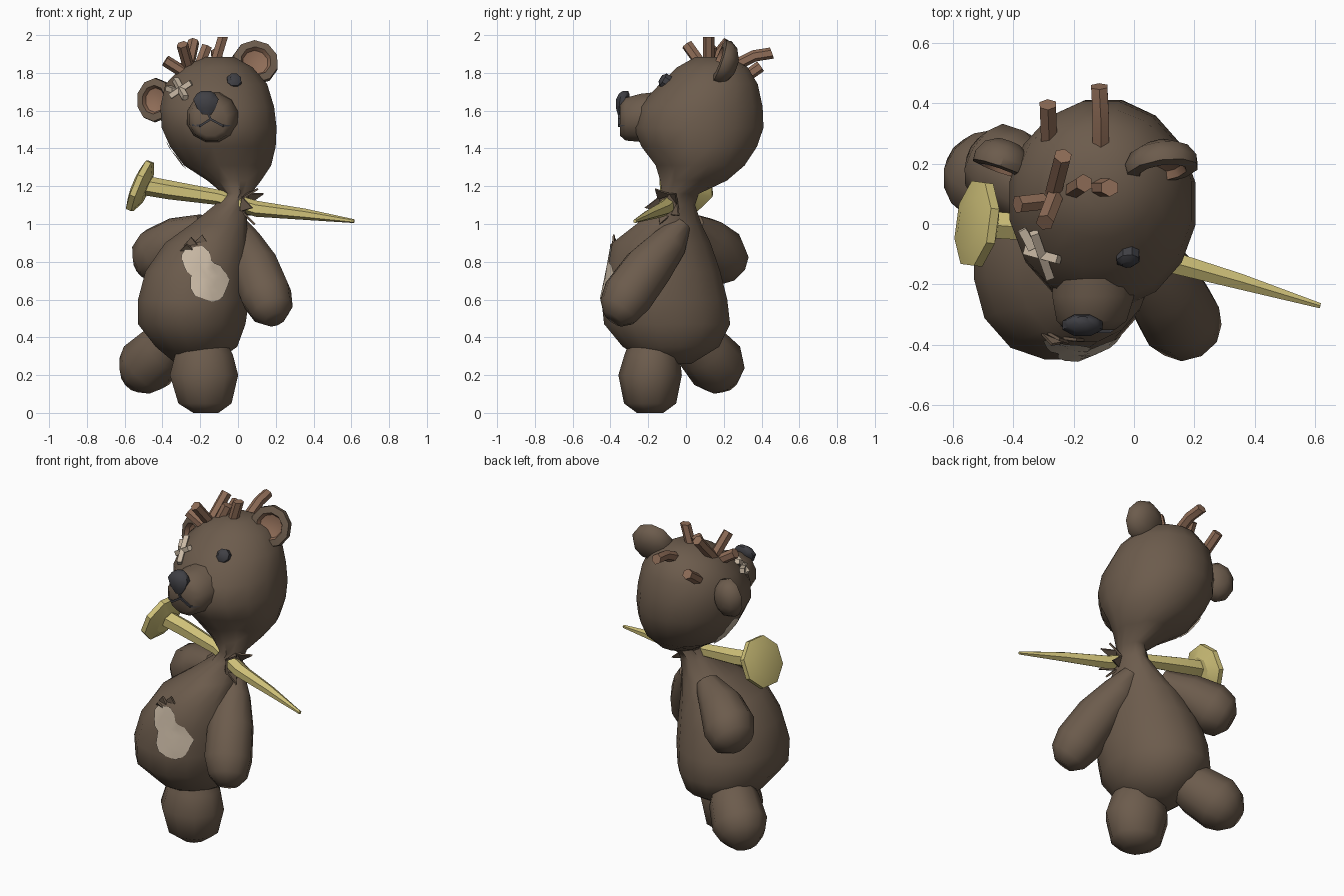
import bpy, bmesh, math
from mathutils import Vector
from mathutils.bvhtree import BVHTree

if "Cube" in bpy.data.objects:
    bpy.data.objects.remove(bpy.data.objects["Cube"])


def material(name, rgb):
    m = bpy.data.materials.new(name)
    m.use_nodes = True
    m.diffuse_color = (*rgb, 1)
    m.node_tree.nodes["Principled BSDF"].inputs["Base Color"].default_value = (*rgb, 1)
    return m


FUR = material("brown fur", (0.15, 0.106, 0.073))
HAIR = material("reddish brown", (0.275, 0.152, 0.096))
STUFFING = material("beige stuffing", (0.58, 0.48, 0.37))
DARK = material("dark grey", (0.05, 0.05, 0.058))
METAL = material("pale yellow", (0.62, 0.53, 0.19))


def finish(name, bm, mats, angle=40, recalc=True):
    if recalc:
        bmesh.ops.recalc_face_normals(bm, faces=bm.faces)
    me = bpy.data.meshes.new(name)
    bm.to_mesh(me)
    bm.free()
    for m in mats:
        me.materials.append(m)
    ob = bpy.data.objects.new(name, me)
    bpy.context.collection.objects.link(ob)
    me.shade_smooth()
    me.set_sharp_from_angle(angle=math.radians(angle))
    return ob


def frame(axis):
    w = Vector(axis).normalized()
    u = Vector((1, 0, 0)) if abs(w.z) > 0.95 else w.cross(Vector((0, 0, 1))).normalized()
    return u, w.cross(u), w


def loft(name, rings, mat, sides=12, axis=None, angle=40, shape=None, inner=None):
    """Skin rings (x, y, z, radius[, second radius]) set across one axis."""
    axis = axis or Vector(rings[-1][:3]) - Vector(rings[0][:3])
    u, v, w = frame(axis)
    bm = bmesh.new()
    loops = []
    for r in rings:
        c, a, b = Vector(r[:3]), r[3], r[-1]
        loop = []
        for i in range(sides):
            t = math.tau * (i + 0.5) / sides
            k = shape(r[2], i) if shape else 1
            loop.append(bm.verts.new(c + k * (u * a * math.cos(t) + v * b * math.sin(t))))
        loops.append(loop)
    for n, (p, q) in enumerate(zip(loops, loops[1:])):
        for i in range(sides):
            j = (i + 1) % sides
            f = bm.faces.new((p[i], p[j], q[j], q[i]))
            f.material_index = int(inner is not None and n >= inner)
    bm.faces.new(loops[0])
    bm.faces.new(loops[-1]).material_index = int(inner is not None)
    return finish(name, bm, [mat, HAIR], angle)


def body_shape(z, i):
    """Pinched neck pleats, and a fuller belly at the front corner."""
    if 1.05 < z < 1.25 and i % 4 == 1 or 1.25 < z < 1.35 and i == 13:
        return 0.84
    return 1.04 if 0.4 < z < 0.8 and i in (9, 10) else 1


# Body, neck and head in one skin
body = loft("body_and_head", [
    (-.23, -.08, .26, .10, .11), (-.22, -.08, .35, .22, .26), (-.245, -.10, .47, .29, .34),
    (-.235, -.115, .60, .30, .34), (-.215, -.118, .75, .28, .305), (-.165, -.13, .90, .225, .265),
    (-.10, -.09, 1.0, .15, .175), (-.035, -.05, 1.1, .09, .10), (-.005, -.03, 1.16, .075, .10),
    (-.02, .04, 1.23, .145, .18), (-.055, .075, 1.31, .235, .24), (-.08, .07, 1.41, .285, .312),
    (-.10, .067, 1.51, .31, .35), (-.11, .077, 1.62, .307, .335), (-.115, .12, 1.74, .275, .265),
    (-.11, .14, 1.83, .19, .19), (-.10, .14, 1.885, .08, .09)], FUR, 16, (0, 0, 1), 50, body_shape)
tree = BVHTree.FromObject(body, bpy.context.evaluated_depsgraph_get())


def on_body(x, z, lift):
    hit, normal, *_ = tree.ray_cast(Vector((x, -2, z)), Vector((0, 1, 0)))
    return hit + normal * lift


def on_side(y, z, lift):
    hit, normal, *_ = tree.ray_cast(Vector((-2, y, z)), Vector((1, 0, 0)))
    return hit + normal * lift


# Limbs
for name, rings in (
    ("left_arm", [(0, -.02, 1.0, .05), (.03, -.09, .9, .10), (.09, -.2, .77, .132),
                  (.15, -.31, .62, .138), (.182, -.36, .54, .113), (.198, -.385, .495, .06)]),
    ("right_arm", [(-.17, .03, .99, .07), (-.31, .10, .92, .125), (-.42, .175, .84, .15),
                   (-.48, .22, .79, .125), (-.515, .24, .765, .06)]),
    ("right_leg", [(-.31, .01, .42, .10), (-.39, .085, .34, .145), (-.485, .165, .25, .158),
                   (-.53, .2, .205, .13), (-.565, .225, .165, .07)])):
    loft(name, rings, FUR, 10, angle=55)
loft("left_leg", [(-.18, -.18, .40, .11), (-.18, -.18, .31, .16, .145), (-.18, -.19, .2, .19, .168),
                  (-.175, -.19, .05, .148, .138), (-.17, -.19, 0, .07)], FUR, 10, (0, 0, 1), 55)

# Ears: shallow dome, thick rim and coloured hollow
for side, c, axis, wide, tall in (("left", (.09, .202, 1.852), (.15, -1, .35), .125, .122),
                                  ("right", (-.435, .21, 1.655), (-.35, -1, .1), .10, .118)):
    c, w = Vector(c), Vector(axis).normalized()
    loft(side + "_ear", [(*(c + w * d), wide * s, tall * s) for d, s in
         ((-.065, .4), (-.04, .8), (0, 1), (.03, .97), (.035, .65), (.01, .55), (0, .3))],
         FUR, 10, axis, inner=4)

# Snout and nose
loft("snout", [(-.13, -.14, 1.565, .14, .14), (-.135, -.24, 1.562, .14, .132),
               (-.14, -.32, 1.555, .12, .117), (-.145, -.35, 1.55, .085, .085)], FUR, 12, (0, -1, 0), 50)
loft("nose", [(-.165, -.345, 1.58, .025, .018), (-.168, -.343, 1.615, .054, .03),
              (-.17, -.335, 1.66, .072, .038), (-.17, -.328, 1.69, .052, .03),
              (-.17, -.32, 1.705, .025, .015)], DARK, 8, (0, 0, 1), 50)


def bar(name, a, b, r, mat, sides=6, bend=None):
    pts = [a] + ([bend] if bend else []) + [b]
    return loft(name, [(*p, r) for p in pts], mat, sides, angle=35)


# Mouth lines hugging the snout
for i, (a, b) in enumerate((((-.165, 1.60), (-.145, 1.555)), ((-.145, 1.555), (-.08, 1.52)),
                            ((-.08, 1.52), (-.035, 1.525)), ((-.145, 1.555), (-.20, 1.52)),
                            ((-.20, 1.52), (-.24, 1.525)))):
    ends = []
    for x, z in (a, b):
        d = math.hypot(x + .145, z - 1.55)
        ends.append((x, -.354 + max(0, d - .075) * 0.9, z))
    bar("mouth_line_%d" % (i + 1), *ends, .008, DARK, 4)

# Button eye on one side, stitched cross on the other
eye = on_body(-.02, 1.755, 0)
loft("eye", [(*(eye + Vector((0, -d, d * .6))), r) for d, r in ((-.02, .04), (.015, .04), (.028, .02))],
     DARK, 8, (.1, -1, .6))
for i, (a, b) in enumerate((((-.35, 1.67), (-.245, 1.74)), ((-.325, 1.755), (-.275, 1.66)),
                            ((-.36, 1.715), (-.33, 1.70)))):
    bar("eye_stitch_%d" % (i + 1), on_body(*a, .012), on_body(*b, .012), .02, STUFFING, 4)

# Hair tufts
for i, t in enumerate((((-.11, .22, 1.82), (-.115, .455, 1.905), (-.11, .36, 1.89)),
                       ((-.28, .26, 1.74), (-.285, .395, 1.835)),
                       ((-.27, .09, 1.80), (-.235, .225, 1.965)),
                       ((-.25, .12, 1.79), (-.295, .005, 1.95)),
                       ((-.25, .08, 1.78), (-.385, .065, 1.865)),
                       ((-.22, .10, 1.80), (-.165, .135, 1.94)),
                       ((-.125, .12, 1.84), (-.08, .12, 1.99)))):
    bar("hair_tuft_%d" % (i + 1), t[0], t[1], .031, HAIR, 6, t[2] if len(t) > 2 else None)

# Nail through the neck: bent tapered shaft and broad head
loft("nail_shaft", [(-.50, .0, 1.205, .052), (-.36, -.01, 1.18, .05), (-.1, -.055, 1.14, .04),
                    (.1, -.12, 1.08, .042), (.35, -.19, 1.052, .03), (.615, -.27, 1.015, .01)],
     METAL, 6, angle=25)
centre, w = Vector((-.515, 0, 1.2)), Vector((-.9, .12, .38)).normalized()
loft("nail_head", [(*(centre + w * d), r) for d, r in ((-.04, .08), (-.01, .15), (.02, .15), (.035, .09))],
     METAL, 8, tuple(w), 20)


def flap(name, a, b, c):
    """Thin three-cornered scrap of torn fabric."""
    a, b, c = Vector(a), Vector(b), Vector(c)
    n = (b - a).cross(c - a).normalized() * .005
    bm = bmesh.new()
    top = [bm.verts.new(p + n) for p in (a, b, c)]
    low = [bm.verts.new(p - n) for p in (a, b, c)]
    bm.faces.new(top)
    bm.faces.new(low[::-1])
    for i in range(3):
        j = (i + 1) % 3
        bm.faces.new((top[i], low[i], low[j], top[j]))
    finish(name, bm, [FUR], 20)


# Torn cloth around the nail exit
u, v, w = frame((.9, -.27, -.12))
hole = Vector((.03, -.10, 1.105))
for i in range(5):
    t = math.tau * i / 5
    ring = [u * math.cos(t + d) + v * math.sin(t + d) for d in (-.75, .75, .1)]
    flap("neck_flap_%d" % (i + 1), hole + ring[0] * .058, hole + ring[1] * .058,
         hole + ring[2] * .1 + w * .08)


def stuffing_patch(name, surface, lobes, mid, outward, n=20):
    """Ragged patch of round lobes laid over the body surface."""
    mid, outward = Vector(mid), Vector(outward)

    def rim(i):
        d = Vector((math.cos(math.tau * i / n), math.sin(math.tau * i / n)))
        reach = 0
        for x, z, r in lobes:
            o = Vector((x, z)) - mid
            along = o.dot(d)
            reach = max(reach, along + math.sqrt(max(0, r * r - o.length_squared + along * along)))
        return d * reach * (1 if i % 3 else .92)

    bm = bmesh.new()
    loops = [[bm.verts.new(surface(*(mid + rim(i) * k), .008)) for i in range(n)]
             for k in (.3, .55, .8, 1)]
    bm.faces.new(loops[0])
    for p, q in zip(loops, loops[1:]):
        for i in range(n):
            bm.faces.new((p[i], q[i], q[(i + 1) % n], p[(i + 1) % n]))
    bm.normal_update()
    for f in bm.faces:
        if f.normal.dot(outward) < 0:
            f.normal_flip()
    finish(name, bm, [STUFFING], 60, False)


# Torn openings on the belly and under the cheek
stuffing_patch("belly_stuffing", on_body, ((-.22, .81, .08), (-.152, .69, .105)), (-.185, .75), (0, -1, 0))
stuffing_patch("cheek_stuffing", on_side, ((.08, 1.42, .058), (.09, 1.35, .058)), (.085, 1.385), (-1, 0, 0))

# Loose scraps above the belly opening
for i, (x, z) in enumerate(((-.25, .885), (-.20, .90), (-.27, .86))):
    flap("belly_flap_%d" % (i + 1), on_body(x - .035, z, .0), on_body(x + .035, z + .005, .0),
         on_body(x + .01, z + .02, .03))
